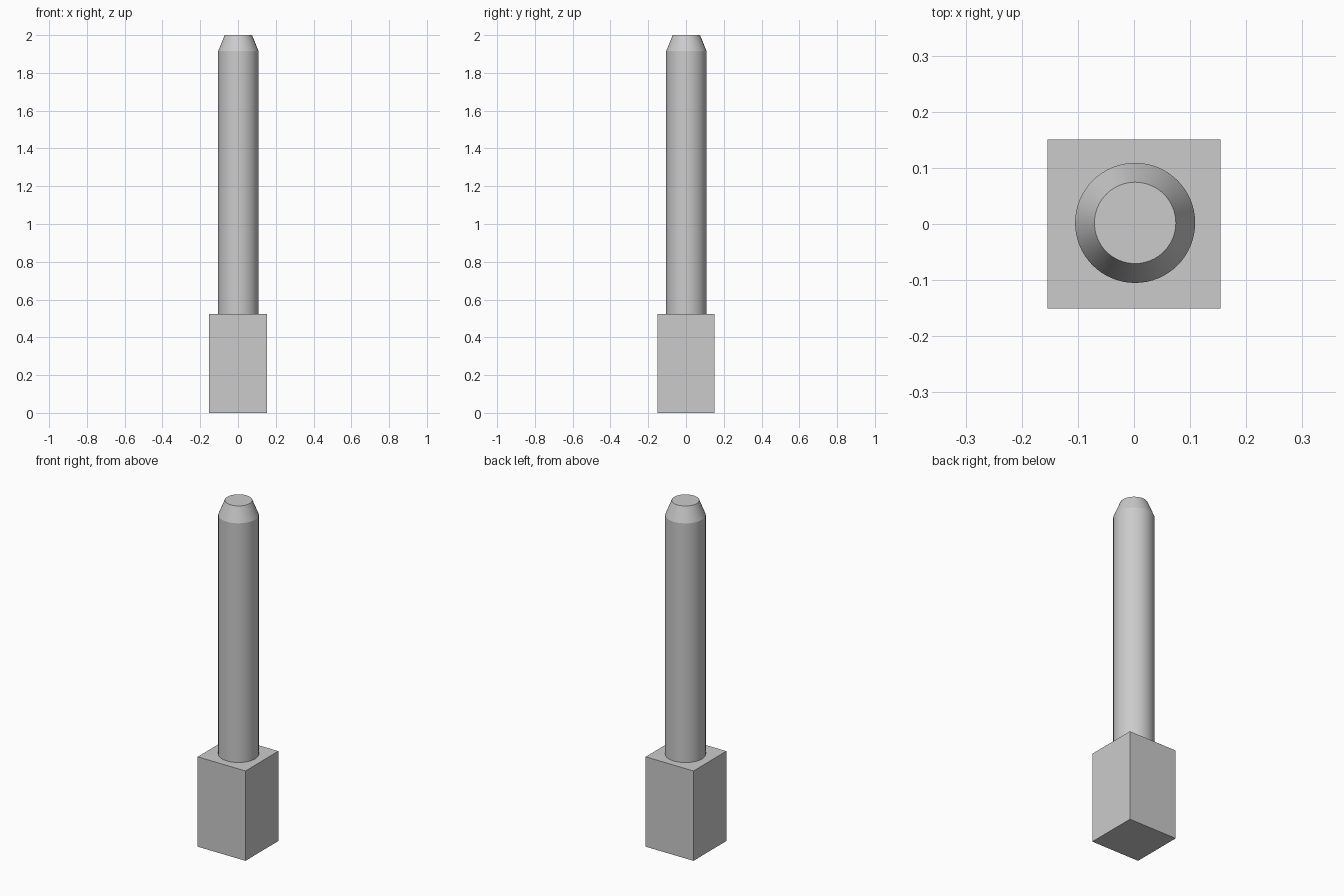
import bpy
import bmesh
import math
from mathutils import Matrix

cube = bpy.data.objects.get("Cube")
if cube:
    bpy.data.objects.remove(cube, do_unlink=True)

grey = bpy.data.materials.new("light_grey")
grey.use_nodes = True
colour = (0.6, 0.6, 0.6, 1)
grey.diffuse_color = colour
grey.node_tree.nodes["Principled BSDF"].inputs["Base Color"].default_value = colour

BLOCK_X, BLOCK_Y, BLOCK_TOP = 0.308, 0.302, 0.523
ROD_RADIUS, TIP_RADIUS = 0.107, 0.0725
CHAMFER_Z, TOP_Z = 1.915, 2.0
SIDES = 64


def add_object(name, bm):
    mesh = bpy.data.meshes.new(name)
    bmesh.ops.recalc_face_normals(bm, faces=bm.faces)
    bm.to_mesh(mesh)
    bm.free()
    mesh.materials.append(grey)
    obj = bpy.data.objects.new(name, mesh)
    bpy.context.collection.objects.link(obj)
    return obj


# Square base block
bm = bmesh.new()
bmesh.ops.create_cube(bm, size=1, matrix=Matrix.Translation((0, 0, BLOCK_TOP / 2))
                      @ Matrix.Diagonal((BLOCK_X, BLOCK_Y, BLOCK_TOP, 1)))
add_object("base_block", bm)

# Round rod with a tapered tip, spun from a half profile
bm = bmesh.new()
profile = [(0, BLOCK_TOP), (ROD_RADIUS, BLOCK_TOP), (ROD_RADIUS, CHAMFER_Z),
           (TIP_RADIUS, TOP_Z), (0, TOP_Z)]
verts = [bm.verts.new((r, 0, z)) for r, z in profile]
edges = [bm.edges.new(pair) for pair in zip(verts, verts[1:])]
bmesh.ops.spin(bm, geom=verts + edges, cent=(0, 0, 0), axis=(0, 0, 1),
               angle=math.tau, steps=SIDES)
bmesh.ops.remove_doubles(bm, verts=bm.verts, dist=0.0001)
rod = add_object("rod", bm)
rod.location = (0.002, 0.002, 0)

bpy.ops.object.select_all(action="DESELECT")
rod.select_set(True)
bpy.context.view_layer.objects.active = rod
bpy.ops.object.shade_smooth_by_angle(angle=math.radians(15))
